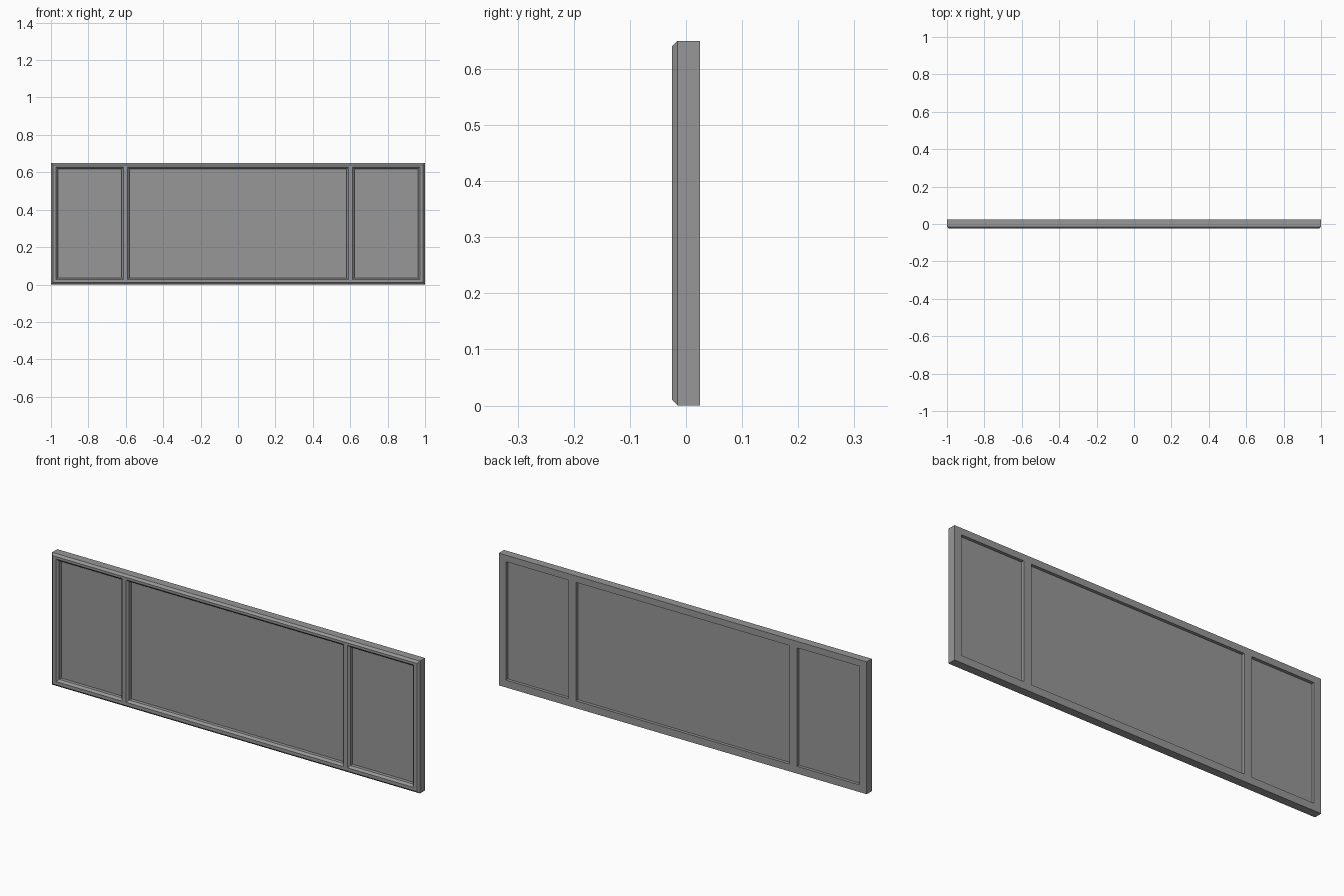
import bpy
import bmesh

cube = bpy.data.objects.get("Cube")
if cube:
    bpy.data.objects.remove(cube)

grey = bpy.data.materials.new("mid grey")
grey.use_nodes = True
colour = (0.31, 0.31, 0.31, 1)
grey.diffuse_color = colour
grey.node_tree.nodes["Principled BSDF"].inputs["Base Color"].default_value = colour

# Grid lines of the window: odd columns of the middle row are openings
XS = [-1, -0.962, -0.622, -0.581, 0.581, 0.622, 0.962, 1]
ZS = [0, 0.036, 0.618, 0.65]
BACK, FRONT, CHAMFER = 0.025, -0.025, 0.01
PANE_FRONT, PANE_BACK = 0.002, 0.01


def add_object(name, bm):
    mesh = bpy.data.meshes.new(name)
    bmesh.ops.recalc_face_normals(bm, faces=bm.faces)
    bm.to_mesh(mesh)
    bm.free()
    mesh.materials.append(grey)
    obj = bpy.data.objects.new(name, mesh)
    bpy.context.collection.objects.link(obj)


def is_opening(col, row):
    return row == 1 and col % 2 == 1


# Frame: rails, stiles and mullions as one piece with three openings
bm = bmesh.new()
verts = [[bm.verts.new((x, BACK, z)) for z in ZS] for x in XS]
for c in range(len(XS) - 1):
    for r in range(len(ZS) - 1):
        if not is_opening(c, r):
            bm.faces.new((verts[c][r], verts[c + 1][r],
                          verts[c + 1][r + 1], verts[c][r + 1]))
solid = bmesh.ops.extrude_face_region(bm, geom=bm.faces[:], use_keep_orig=True)
moved = [g for g in solid["geom"] if isinstance(g, bmesh.types.BMVert)]
bmesh.ops.translate(bm, verts=moved, vec=(0, FRONT - BACK, 0))
bmesh.ops.recalc_face_normals(bm, faces=bm.faces)

# Chamfer every front arris, around the outside and the openings
front_edges = [e for e in bm.edges
               if all(abs(v.co.y - FRONT) < 1e-4 for v in e.verts)
               and e.calc_face_angle(0) > 1]
bmesh.ops.bevel(bm, geom=front_edges, offset=CHAMFER, segments=1, affect='EDGES')
bmesh.ops.dissolve_limit(bm, angle_limit=0.01, verts=bm.verts, edges=bm.edges)
add_object("window_frame", bm)

# Panes filling the openings
for name, col in (("right_pane", 1), ("centre_pane", 3), ("left_pane", 5)):
    bm = bmesh.new()
    bmesh.ops.create_cube(bm, size=1)
    x0, x1, z0, z1 = XS[col], XS[col + 1], ZS[1], ZS[2]
    bmesh.ops.scale(bm, verts=bm.verts, vec=(x1 - x0, PANE_BACK - PANE_FRONT, z1 - z0))
    bmesh.ops.translate(bm, verts=bm.verts, vec=(
        (x0 + x1) / 2, (PANE_FRONT + PANE_BACK) / 2, (z0 + z1) / 2))
    add_object(name, bm)
